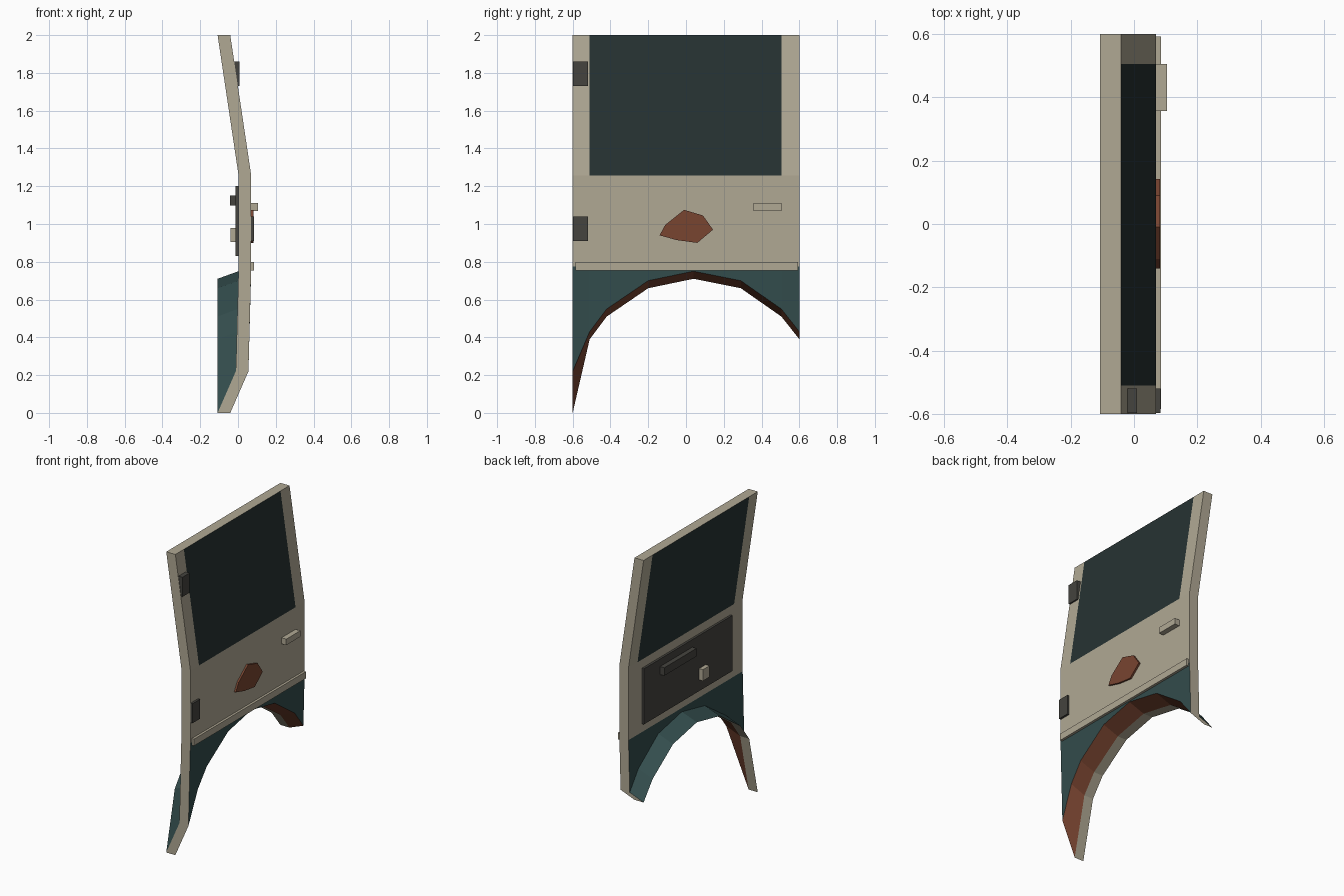
import bpy, bmesh

if "Cube" in bpy.data.objects:
    bpy.data.objects.remove(bpy.data.objects["Cube"])


def material(name, rgb):
    m = bpy.data.materials.new(name)
    m.diffuse_color = (*rgb, 1)
    m.use_nodes = True
    m.node_tree.nodes["Principled BSDF"].inputs["Base Color"].default_value = m.diffuse_color
    return m


BEIGE = material("beige paint", (0.434, 0.393, 0.296))
TEAL = material("teal paint", (0.033, 0.073, 0.073))
RUST = material("rust brown", (0.188, 0.058, 0.030))
GLASS = material("dark glass", (0.0195, 0.032, 0.032))
GREY = material("dark grey", (0.059, 0.057, 0.049))


def finish(name, bm, mats):
    bmesh.ops.recalc_face_normals(bm, faces=bm.faces)
    me = bpy.data.meshes.new(name)
    bm.to_mesh(me)
    bm.free()
    for m in mats:
        me.materials.append(m)
    ob = bpy.data.objects.new(name, me)
    bpy.context.collection.objects.link(ob)
    return ob


def box(name, x, y, z, mat):
    bm = bmesh.new()
    bmesh.ops.create_cube(bm, size=1)
    for v in bm.verts:
        for i, (lo, hi) in enumerate((x, y, z)):
            v.co[i] = hi if v.co[i] > 0 else lo
    return finish(name, bm, [mat])


# Door shell: bent sheet with a wheel arch and an inward lip, thickened in x
THICK = 0.067
# y position, arch height on the skin, arch height at the lip edge
arch = [(-0.6, 0.22, 0.0), (-0.51, 0.43, 0.39), (-0.42, 0.55, 0.51),
        (-0.2, 0.70, 0.66), (0.04, 0.75, 0.71), (0.29, 0.70, 0.66),
        (0.505, 0.55, 0.51), (0.6, 0.43, 0.39)]


def column(y, skin_z, lip_z):
    skin_x = 0.055 + 0.015 * (skin_z - 0.21) / 0.55
    return [(-0.041, y, 2.0), (0.07, y, 1.257), (0.07, y, 0.775),
            (skin_x, y, skin_z), (-0.041, y, lip_z)]


bm = bmesh.new()
outer = [[bm.verts.new(p) for p in column(*a)] for a in arch]
inner = [[bm.verts.new((x - THICK, y, z)) for x, y, z in column(*a)] for a in arch]
cols, rows = len(arch), 5


def quad(vs, mat):
    bm.faces.new(vs).material_index = mat


for side, lip in ((outer, 2), (inner, 1)):
    for c in range(cols - 1):
        for r in range(rows - 1):
            mat = (3 if 0 < c < cols - 2 else 0, 0, 1, lip)[r]
            quad((side[c][r], side[c + 1][r], side[c + 1][r + 1], side[c][r + 1]), mat)
# Rims joining both skins
for c in range(cols - 1):
    for r in (0, rows - 1):
        quad((outer[c][r], outer[c + 1][r], inner[c + 1][r], inner[c][r]), 0)
for r in range(rows - 1):
    for c in (0, cols - 1):
        quad((outer[c][r], outer[c][r + 1], inner[c][r + 1], inner[c][r]), 0)
finish("door_shell", bm, [BEIGE, TEAL, RUST, GLASS])

# Rust patch on the outer skin
patch = [(-0.14, 0.94), (-0.11, 0.995), (-0.01, 1.075), (0.09, 1.045),
         (0.143, 0.97), (0.06, 0.90), (-0.05, 0.915)]
bm = bmesh.new()
face = bm.faces.new([bm.verts.new((0.069, y, z)) for y, z in patch])
ext = bmesh.ops.extrude_face_region(bm, geom=[face])
for v in ext["geom"]:
    if isinstance(v, bmesh.types.BMVert):
        v.co.x = 0.082
finish("rust_patch", bm, [RUST])

# Outer fittings
box("upper_hinge", (-0.02, 0.009), (-0.597, -0.52), (1.73, 1.86), GREY)
box("lower_hinge", (0.06, 0.084), (-0.597, -0.52), (0.91, 1.04), GREY)
box("trim_strip", (0.06, 0.086), (-0.585, 0.592), (0.755, 0.80), BEIGE)
box("outer_handle", (0.06, 0.105), (0.357, 0.505), (1.07, 1.11), BEIGE)

# Inner fittings
box("inner_panel", (-0.012, 0.01), (-0.47, 0.46), (0.83, 1.20), GREY)
box("armrest", (-0.043, -0.005), (-0.05, 0.29), (1.097, 1.15), GREY)
box("inner_handle", (-0.04, -0.005), (-0.19, -0.12), (0.905, 0.98), BEIGE)
